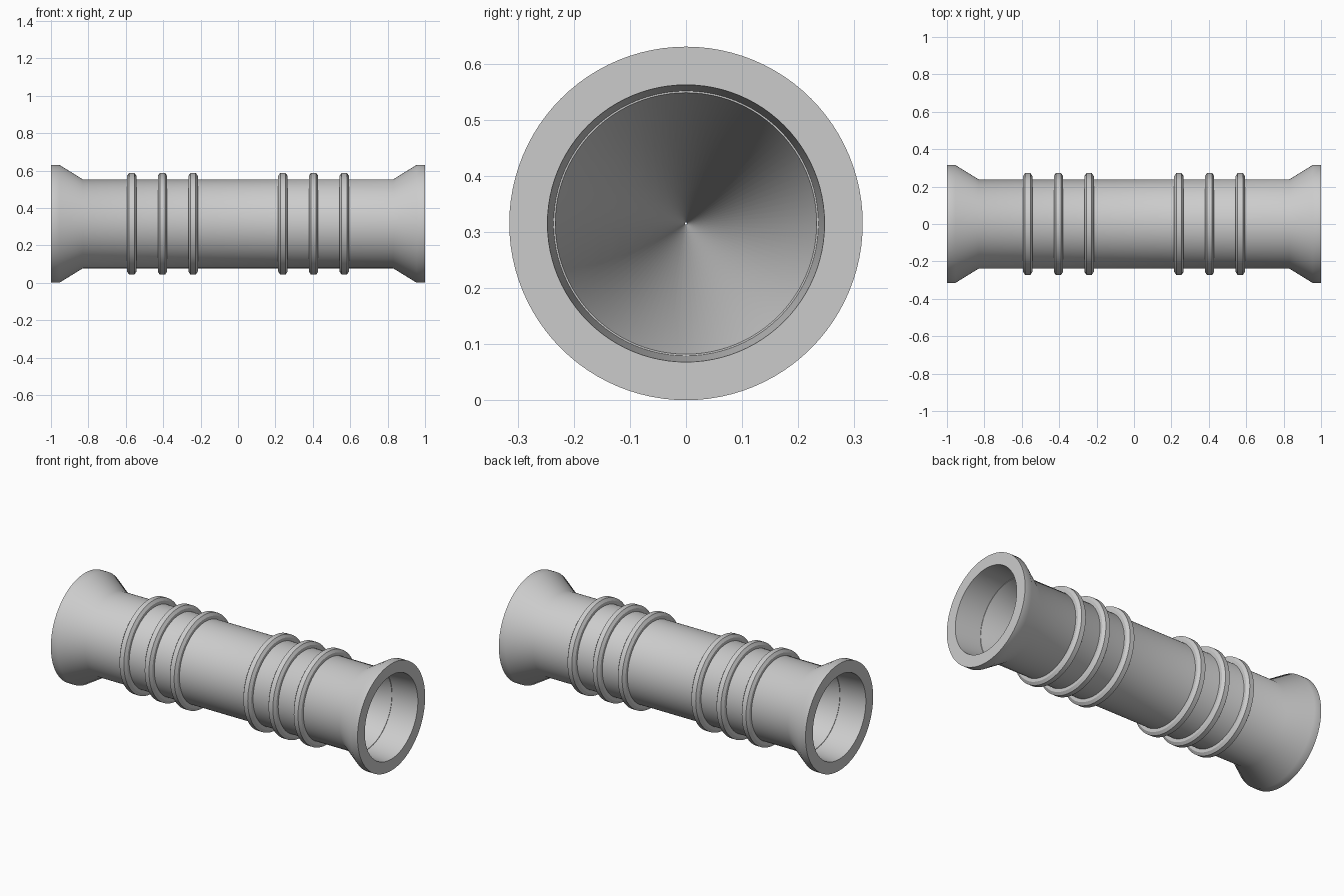
import bpy
import bmesh
import math
from mathutils import Matrix, Vector

AXIS_HEIGHT = 0.315
SEGMENTS = 96

cube = bpy.data.objects.get("Cube")
if cube:
    bpy.data.objects.remove(cube, do_unlink=True)

grey = bpy.data.materials.new("plain_grey")
grey.use_nodes = True
colour = (0.6, 0.6, 0.6, 1)
grey.diffuse_color = colour
grey.node_tree.nodes["Principled BSDF"].inputs["Base Color"].default_value = colour


def lathe(name, profile, closed=False, smooth_angle=32):
    """Spin a profile of (x, radius) points around the long axis."""
    bm = bmesh.new()
    verts = [bm.verts.new((x, 0, r)) for x, r in profile]
    pairs = list(zip(verts, verts[1:]))
    if closed:
        pairs.append((verts[-1], verts[0]))
    edges = [bm.edges.new(p) for p in pairs]
    bmesh.ops.spin(bm, geom=verts + edges, cent=(0, 0, 0), axis=(1, 0, 0),
                   angle=math.tau, steps=SEGMENTS, use_merge=True)
    bmesh.ops.remove_doubles(bm, verts=bm.verts, dist=0.00001)
    bmesh.ops.recalc_face_normals(bm, faces=bm.faces)
    bm.transform(Matrix.Translation(Vector((0, 0, AXIS_HEIGHT))))
    mesh = bpy.data.meshes.new(name)
    bm.to_mesh(mesh)
    bm.free()
    mesh.materials.append(grey)
    obj = bpy.data.objects.new(name, mesh)
    bpy.context.collection.objects.link(obj)
    bpy.ops.object.select_all(action="DESELECT")
    obj.select_set(True)
    bpy.context.view_layer.objects.active = obj
    bpy.ops.object.shade_smooth_by_angle(angle=math.radians(smooth_angle))
    return obj


# Tube with flared ends; each mouth leads into a deep funnel meeting mid-length
half = [(0.83, 0.238), (0.955, 0.315), (1, 0.315), (1, 0.247),
        (0.84, 0.236), (0.84, 0.233), (0, 0.002)]
mirrored = [(-x, r) for x, r in reversed(half[:-1])]
lathe("flared_tube", half + mirrored, closed=True)

# Chamfered grip rings, three on each side
ring = [(-0.025, 0.234), (-0.025, 0.256), (-0.014, 0.272),
        (0.014, 0.272), (0.025, 0.256), (0.025, 0.234)]
for side, sign in (("left", 1), ("right", -1)):
    for i in range(3):
        centre = sign * (0.24 + 0.164 * i)
        lathe(f"{side}_ring_{i + 1}", [(centre + x, r) for x, r in ring], closed=True)
